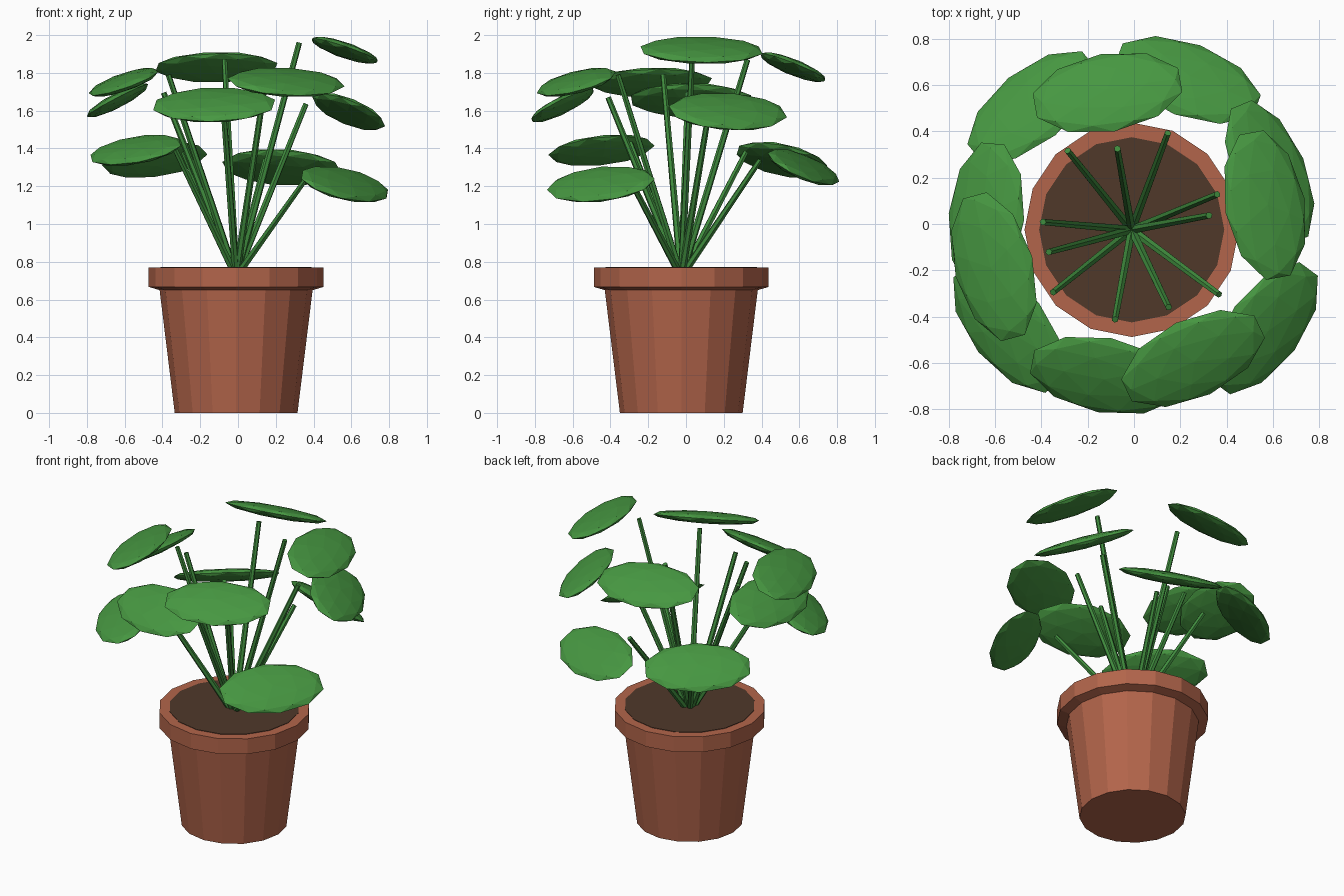
import bpy, bmesh
from math import radians, cos, sin, tau
from mathutils import Matrix, Vector

if "Cube" in bpy.data.objects:
    bpy.data.objects.remove(bpy.data.objects["Cube"])

CENTRE = Vector((-0.01, -0.025, 0))
POT_SIDES = 16
STEM_SIDES = 6
SOIL_TOP = 0.773


def material(name, rgb):
    mat = bpy.data.materials.new(name)
    mat.use_nodes = True
    colour = (*rgb, 1)
    mat.diffuse_color = colour
    mat.node_tree.nodes["Principled BSDF"].inputs["Base Color"].default_value = colour
    return mat


def finish(name, bm, mat):
    bmesh.ops.recalc_face_normals(bm, faces=bm.faces)
    mesh = bpy.data.meshes.new(name)
    bm.to_mesh(mesh)
    bm.free()
    mesh.materials.append(mat)
    obj = bpy.data.objects.new(name, mesh)
    bpy.context.collection.objects.link(obj)
    return obj


def lathe(name, profile, mat):
    """Closed, capped turning of (radius, height) points."""
    bm = bmesh.new()
    rings = []
    for r, z in profile:
        rings.append([bm.verts.new((r * cos(tau * i / POT_SIDES), r * sin(tau * i / POT_SIDES), z))
                      for i in range(POT_SIDES)])
    for low, high in zip(rings, rings[1:]):
        for i in range(POT_SIDES):
            j = (i + 1) % POT_SIDES
            bm.faces.new((low[i], low[j], high[j], high[i]))
    bm.faces.new(rings[0][::-1])
    bm.faces.new(rings[-1])
    obj = finish(name, bm, mat)
    obj.location = CENTRE
    return obj


def stem(name, start, end, mat):
    axis = end - start
    bm = bmesh.new()
    turn = axis.to_track_quat('Z', 'Y').to_matrix().to_4x4()
    bmesh.ops.create_cone(bm, cap_ends=True, segments=STEM_SIDES, radius1=0.02, radius2=0.015,
                          depth=axis.length,
                          matrix=Matrix.Translation((start + end) / 2) @ turn)
    return finish(name, bm, mat)


def leaf(name, centre, angle, tilt, mat):
    bm = bmesh.new()
    bmesh.ops.create_icosphere(bm, subdivisions=2, radius=1)
    turn = Matrix.Rotation(angle - tau / 4, 4, 'Z') @ Matrix.Rotation(-tilt, 4, 'X')
    size = Matrix.Diagonal((0.335, 0.185, 0.038, 1))
    bm.transform(Matrix.Translation(centre) @ turn @ size)
    return finish(name, bm, mat)


terracotta = material("terracotta", (0.45, 0.13, 0.07))
soil_brown = material("soil brown", (0.08, 0.04, 0.023))
leaf_green = material("leaf green", (0.062, 0.31, 0.053))
stem_green = material("stem green", (0.05, 0.26, 0.047))

# Pot with its overhanging rim, and the soil
lathe("pot", [(0.325, 0), (0.405, 0.65), (0.463, 0.667), (0.463, 0.77)], terracotta)
lathe("soil", [(0.4, 0.765), (0.4, SOIL_TOP)], soil_brown)

# Stems fan out of the soil; each leaf sits outward of its stem tip
# (direction, stem reach, leaf height, leaf tilt)
plants = [
    (129, 0.44, 1.34, 30),
    (100, 0.356, 1.83, 23.5),
    (69.5, 0.446, 1.3, 30.5),
    (22.5, 0.4, 1.595, 31.5),
    (10.5, 0.34, 1.92, 20.5),
    (175, 0.385, 1.655, 28),
    (195, 0.371, 1.75, 22.5),
    (218.5, 0.434, 1.39, 24.5),
    (259.5, 0.394, 1.63, 28.5),
    (295.5, 0.371, 1.75, 22.5),
    (323.5, 0.47, 1.21, 30),
]
LEAF_OFFSET = 0.245
LEAF_DROP = 0.04
root = CENTRE + Vector((0, 0, 0.72))
for n, (direction, reach, height, tilt) in enumerate(plants, 1):
    angle = radians(direction)
    out = Vector((cos(angle), sin(angle), 0))
    up = Vector((0, 0, 1))
    tip = CENTRE + out * reach + up * (height + LEAF_DROP)
    stem(f"stem_{n}", root, tip, stem_green)
    leaf(f"leaf_{n}", tip + out * LEAF_OFFSET - up * LEAF_DROP, angle, radians(tilt), leaf_green)
